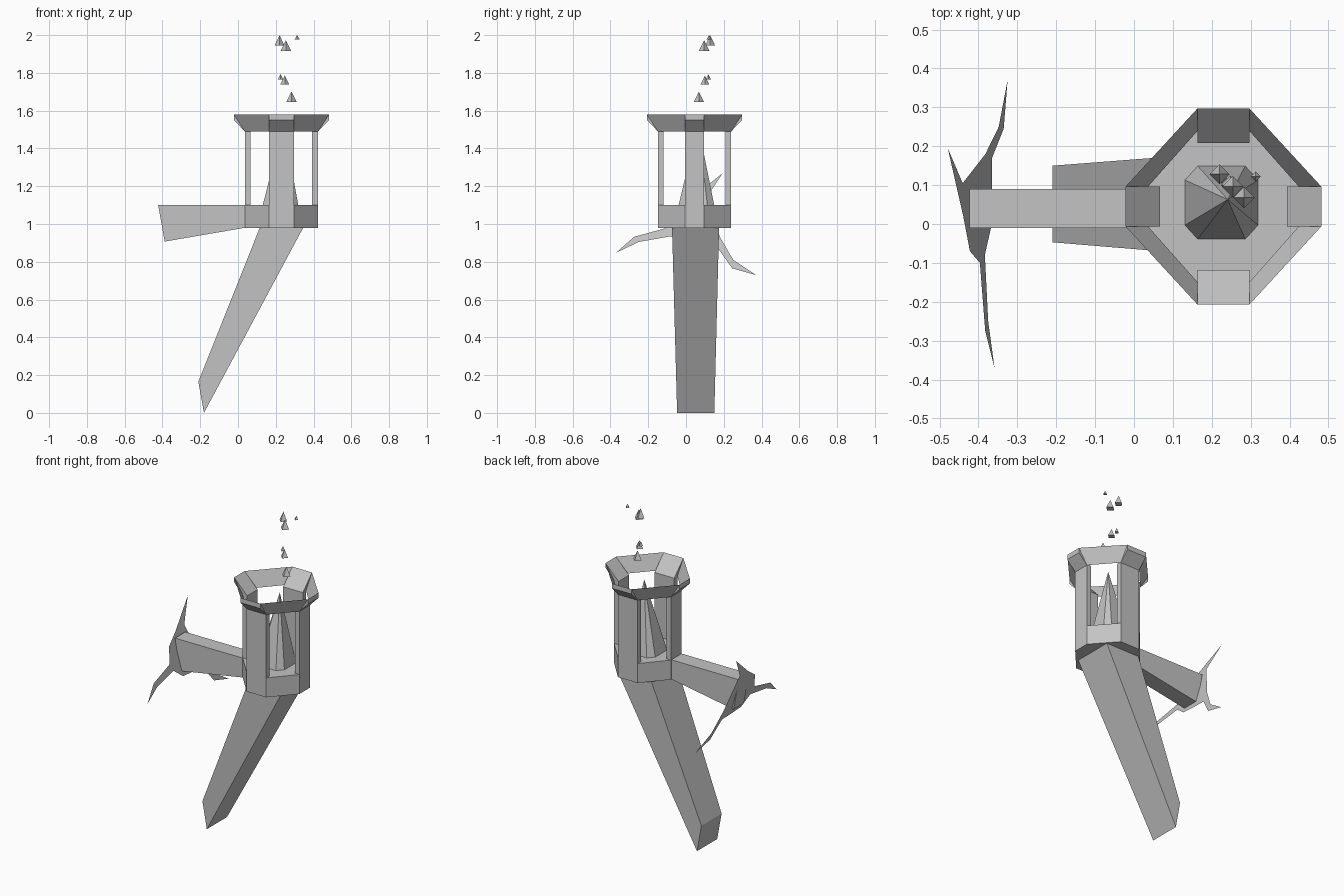
import bpy, bmesh
from mathutils import Vector, Matrix

if "Cube" in bpy.data.objects:
    bpy.data.objects.remove(bpy.data.objects["Cube"])

grey = bpy.data.materials.new("plain_grey")
grey.use_nodes = True
colour = (0.55, 0.55, 0.55, 1)
grey.diffuse_color = colour
grey.node_tree.nodes["Principled BSDF"].inputs["Base Color"].default_value = colour

CX, CY = 0.23, 0.045       # basket axis
HX, HY = 0.067, 0.051      # half widths of the front and side flats
R, RIM = 0.194, 0.252      # basket and rim radius


def finish(name, bm, closed=True):
    if closed:
        bmesh.ops.recalc_face_normals(bm, faces=bm.faces)
    mesh = bpy.data.meshes.new(name)
    bm.to_mesh(mesh)
    bm.free()
    mesh.materials.append(grey)
    obj = bpy.data.objects.new(name, mesh)
    bpy.context.collection.objects.link(obj)
    return obj


def loft(name, lower, upper):
    """Closed solid between two matching loops."""
    bm = bmesh.new()
    a = [bm.verts.new(p) for p in lower]
    b = [bm.verts.new(p) for p in upper]
    bm.faces.new(a)
    bm.faces.new(b)
    for i in range(len(a)):
        j = (i + 1) % len(a)
        bm.faces.new((a[i], a[j], b[j], b[i]))
    return finish(name, bm)


def octagon(r, z, hx=HX, hy=HY, cx=CX, cy=CY):
    pts = [(-hx, -r), (hx, -r), (r, -hy), (r, hy),
           (hx, r), (-hx, r), (-r, hy), (-r, -hy)]
    return [(cx + x, cy + y, z) for x, y in pts]


# Basket floor
loft("basket_floor", octagon(R, 0.98), octagon(R, 1.10))

# Four pillars, each flaring out into the rim
profile = [(R, 1.10), (R, 1.49), (RIM, 1.55), (RIM, 1.58), (0.163, 1.49), (0.163, 1.10)]
sides = {"front": (0, -1, HX), "left": (1, 0, HY), "back": (0, 1, HX), "right": (-1, 0, HY)}
for side, (dx, dy, half) in sides.items():
    def edge(s):
        return [(CX + dx * r - dy * s, CY + dy * r + dx * s, z) for r, z in profile]
    loft(side + "_pillar", edge(-half), edge(half))

# Thin flared rim plates on the diagonals
bm = bmesh.new()
low = [bm.verts.new(p) for p in octagon(R, 1.49)]
top = [bm.verts.new(p) for p in octagon(RIM, 1.58)]
for i in (1, 3, 5, 7):
    j = (i + 1) % 8
    bm.faces.new((low[i], low[j], top[j], top[i]))
finish("rim_plates", bm, closed=False)

# Pointed flame
bm = bmesh.new()
ring = [bm.verts.new(p) for p in octagon(0.094, 1.10, 0.061, 0.058, 0.225, 0.055)]
tip = bm.verts.new((0.241, 0.063, 1.53))
bm.faces.new(ring)
for i in range(8):
    bm.faces.new((ring[i], ring[(i + 1) % 8], tip))
finish("flame", bm)

# Embers: x, y, base z, width
embers = [(0.22, 0.128, 1.945, 0.052), (0.254, 0.096, 1.917, 0.056), (0.313, 0.122, 1.978, 0.026),
          (0.225, 0.118, 1.765, 0.028), (0.248, 0.1, 1.738, 0.048), (0.283, 0.068, 1.645, 0.056)]
for n, (x, y, z, w) in enumerate(embers):
    bm = bmesh.new()
    h = 2.0 - z if n in (0, 2) else w
    bmesh.ops.create_cone(bm, cap_ends=True, segments=4, radius1=w / 2, radius2=0, depth=h,
                          matrix=Matrix.Translation((x, y, z + h / 2)))
    finish("ember_%d" % (n + 1), bm)

# Slanted tapering handle
loft("handle",
     [(-0.18, -0.047, 0), (-0.18, 0.15, 0), (-0.21, 0.15, 0.165), (-0.21, -0.047, 0.165)],
     [(0.345, -0.074, 0.98), (0.345, 0.175, 0.98), (0.115, 0.175, 0.98), (0.115, -0.074, 0.98)])

# Side arm, deeper at its outer end
arm = [(-0.423, 1.10), (-0.388, 0.907), (0.037, 0.98), (0.037, 1.10)]
loft("side_arm", [(x, -0.01, z) for x, z in arm], [(x, 0.09, z) for x, z in arm])

# Thin tilted three-spiked blade on the arm end
outline = [(0.195, 1.27), (0.105, 1.135), (0.18, 0.93), (0.25, 0.81), (0.37, 0.73),
           (0.245, 0.765), (0.17, 0.87), (0.09, 0.872), (-0.01, 0.88), (-0.08, 0.935),
           (-0.25, 0.905), (-0.37, 0.848), (-0.275, 0.932), (-0.1, 0.98), (-0.07, 1.07), (0.02, 1.13)]
bm = bmesh.new()
bm.faces.new([bm.verts.new((-0.479 + 0.285 * (1.27 - z), y, z)) for y, z in outline])
finish("spiked_blade", bm, closed=False)
